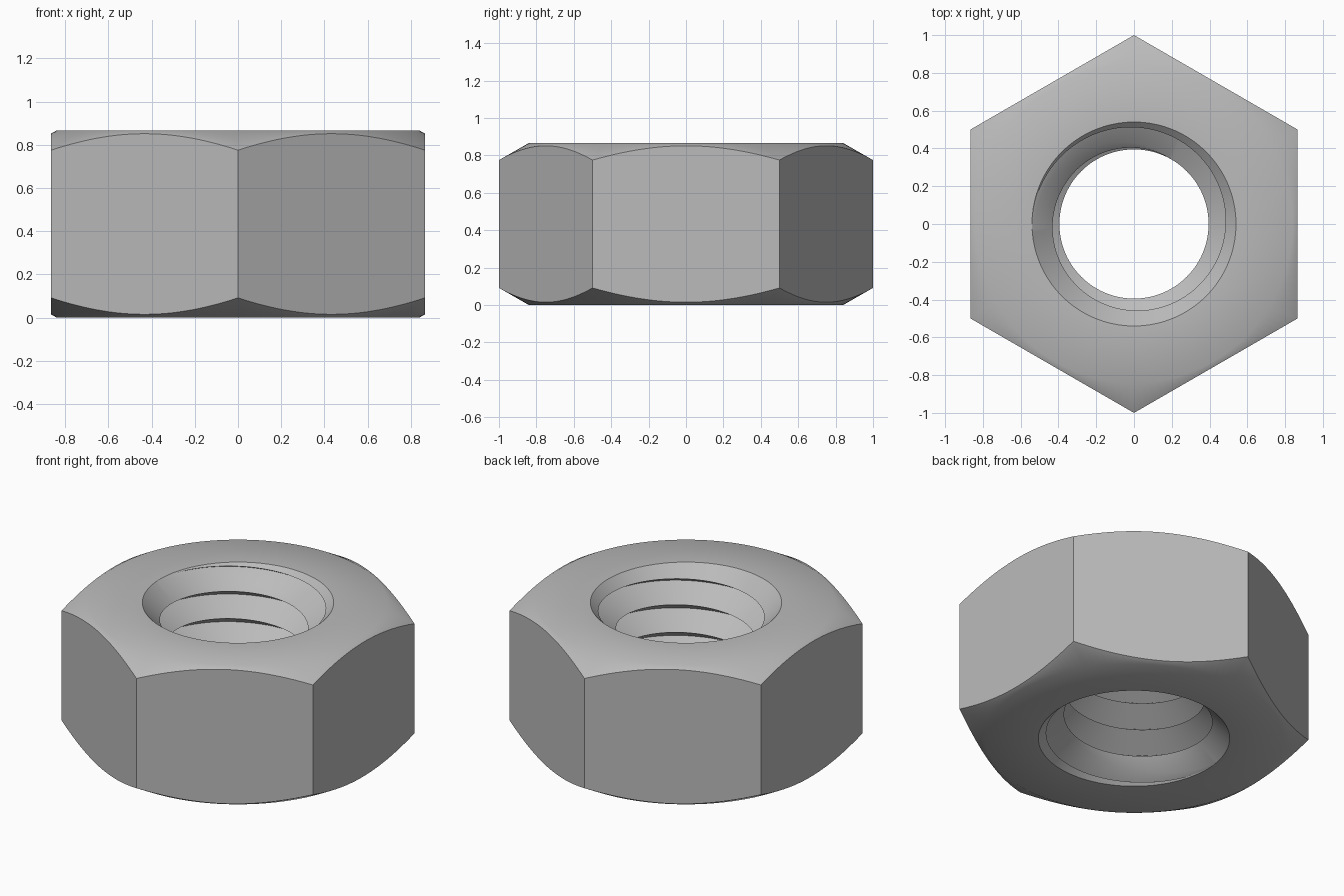
import bpy, bmesh, math

cube = bpy.data.objects.get("Cube")
if cube:
    bpy.data.objects.remove(cube, do_unlink=True)

# Main dimensions
HEIGHT = 0.866
APOTHEM = 0.866        # centre to flat side
FACE_R = 0.84          # radius where the corner chamfer starts
CHAMFER = 0.57         # slope of the corner chamfer
CREST_R = 0.395        # thread crest radius
ROOT_R = 0.54          # thread root and countersink rim radius
PITCH = 0.172
CREST_START = 0.692    # height of one crest at angle zero
STEPS = 144
DEPTH = ROOT_R - CREST_R
FLANK = PITCH / 2 / DEPTH


def cut_crest(d, slope):
    """Depth at which a thread flank meets the 45 degree countersink."""
    return min(max(d / slope, 0), DEPTH)


def crest_points(zc):
    """Lower and upper edge of a crest, trimmed by both countersinks."""
    top, bottom = HEIGHT - DEPTH, DEPTH
    if zc > top:
        cuts = [cut_crest(zc - top, 1 + FLANK), cut_crest(zc - top, 1 - FLANK)]
        return [(CREST_R + c, top + c) for c in cuts]
    if zc < bottom:
        cuts = [cut_crest(bottom - zc, 1 - FLANK), cut_crest(bottom - zc, 1 + FLANK)]
        return [(CREST_R + c, bottom - c) for c in cuts]
    return [(CREST_R, zc)] * 2


def column(angle):
    """Closed section of the nut at one angle, as (radius, height) points."""
    pts = [(ROOT_R, 0)]
    for k in range(-7, 4):
        zc = CREST_START + PITCH * (k + angle / math.tau)
        pts += crest_points(zc)
        pts.append((ROOT_R, min(max(zc + PITCH / 2, 0), HEIGHT)))
    # Hexagonal outside with chamfered corners
    off = (angle + math.pi / 6) % (math.pi / 3) - math.pi / 6
    r = APOTHEM / math.cos(off)
    drop = (r - FACE_R) * CHAMFER
    pts += [(ROOT_R, HEIGHT), (FACE_R, HEIGHT), (r, HEIGHT - drop),
            (r, drop), (FACE_R, 0)]
    return pts


# Sweep the section round the axis
bm = bmesh.new()
rings = []
for i in range(STEPS + 1):
    a = math.tau * i / STEPS
    rings.append([bm.verts.new((r * math.cos(a), r * math.sin(a), z))
                  for r, z in column(a)])
for one, two in zip(rings, rings[1:]):
    for j in range(len(one)):
        n = (j + 1) % len(one)
        bm.faces.new((one[j], two[j], two[n], one[n]))
bmesh.ops.remove_doubles(bm, verts=bm.verts, dist=0.0002)
bmesh.ops.dissolve_degenerate(bm, edges=bm.edges, dist=0.0001)
bmesh.ops.recalc_face_normals(bm, faces=bm.faces)

mesh = bpy.data.meshes.new("hex_nut")
bm.to_mesh(mesh)
bm.free()
nut = bpy.data.objects.new("hex_nut", mesh)
bpy.context.collection.objects.link(nut)

# Plain steel colour
steel = bpy.data.materials.new("steel_grey")
steel.use_nodes = True
colour = (0.5, 0.5, 0.5, 1)
steel.diffuse_color = colour
steel.node_tree.nodes["Principled BSDF"].inputs["Base Color"].default_value = colour
mesh.materials.append(steel)

bpy.ops.object.select_all(action="DESELECT")
nut.select_set(True)
bpy.context.view_layer.objects.active = nut
bpy.ops.object.shade_smooth_by_angle(angle=math.radians(35))
